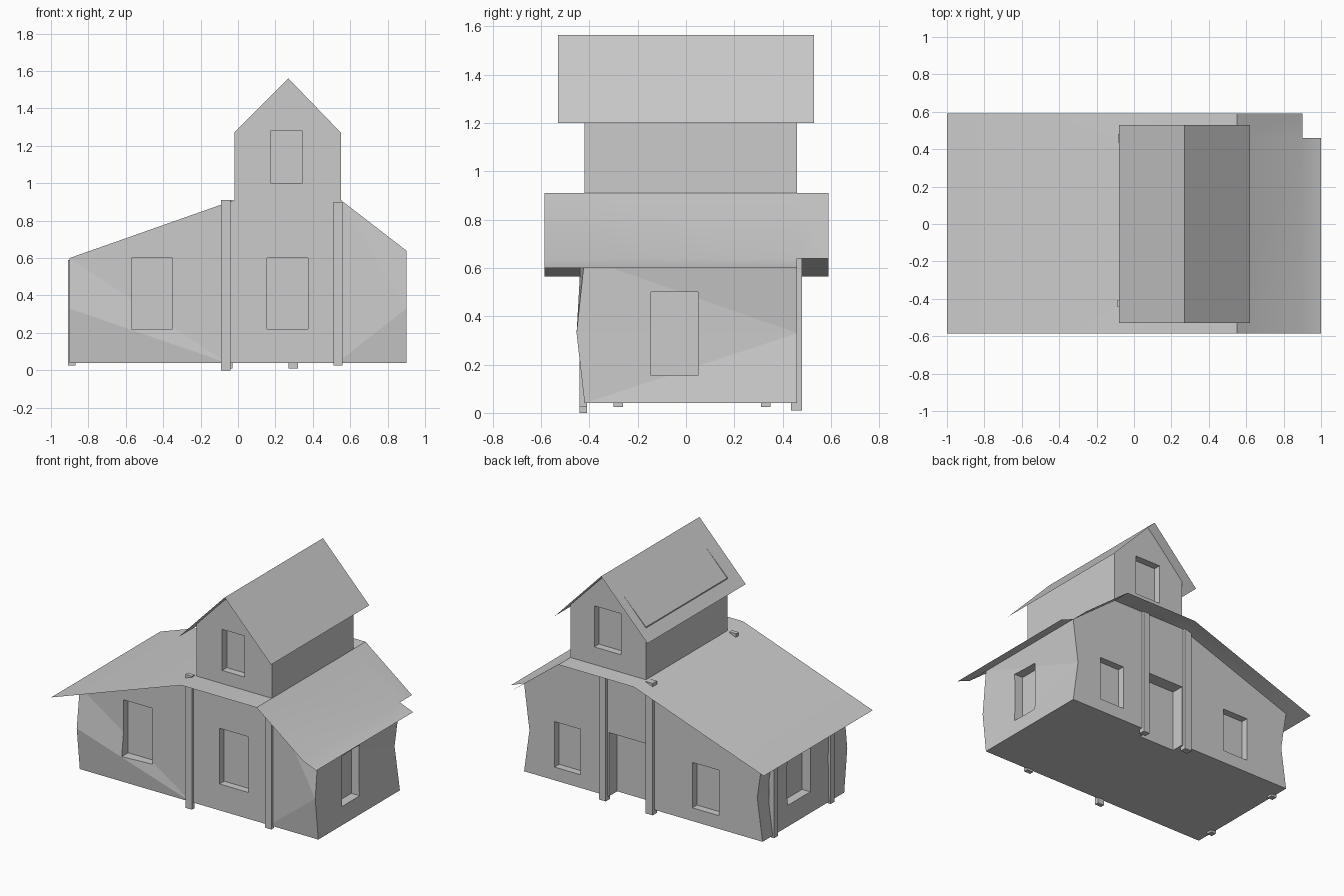
import bpy
import bmesh

cube = bpy.data.objects.get("Cube")
if cube:
    bpy.data.objects.remove(cube, do_unlink=True)

FRONT, BACK, FLOOR = -0.42, 0.46, 0.04

grey = bpy.data.materials.new("plain_grey")
grey.use_nodes = True
grey.diffuse_color = (0.6, 0.6, 0.6, 1)
grey.node_tree.nodes["Principled BSDF"].inputs["Base Color"].default_value = (0.6, 0.6, 0.6, 1)


def add_object(name, bm):
    mesh = bpy.data.meshes.new(name)
    bm.to_mesh(mesh)
    bm.free()
    mesh.materials.append(grey)
    obj = bpy.data.objects.new(name, mesh)
    bpy.context.collection.objects.link(obj)
    return obj


def box(name, x, y, z):
    bm = bmesh.new()
    bmesh.ops.create_cube(bm, size=1)
    for v in bm.verts:
        for i, (lo, hi) in enumerate((x, y, z)):
            v.co[i] = hi if v.co[i] > 0 else lo
    return add_object(name, bm)


def sheet(name, profile, ys, skip=lambda x, y: False):
    """Thin roof surface: a profile in x and z swept through the y stations."""
    bm = bmesh.new()
    rows = [[bm.verts.new((x, y, z)) for x, z in profile] for y in ys]
    for a, b in zip(rows, rows[1:]):
        for i in range(len(profile) - 1):
            mid = (a[i].co + b[i + 1].co) / 2
            if not skip(mid.x, mid.y):
                bm.faces.new((a[i], a[i + 1], b[i + 1], b[i]))
    return add_object(name, bm)


def smooth(obj):
    bpy.ops.object.select_all(action="DESELECT")
    obj.select_set(True)
    bpy.context.view_layer.objects.active = obj
    bpy.ops.object.shade_smooth_by_angle(angle=0.5)


# House body: low hall with a raised gabled tower, as one extruded profile
outline = [(-0.9, FLOOR), (0.9, FLOOR), (0.9, 0.33), (0.9, 0.64), (0.55, 0.91),
           (0.55, 1.27), (0.27, 1.56), (-0.02, 1.27), (-0.02, 0.91),
           (-0.9, 0.6), (-0.9, 0.33)]
bm = bmesh.new()
front = [bm.verts.new((x, FRONT, z)) for x, z in outline]
back = [bm.verts.new((x, BACK, z)) for x, z in outline]
bm.faces.new(front)
bm.faces.new(back[::-1])
for i in range(len(outline)):
    j = (i + 1) % len(outline)
    bm.faces.new((front[j], front[i], back[i], back[j]))
for x in (-0.06, 0.53):
    bmesh.ops.bisect_plane(bm, geom=bm.verts[:] + bm.edges[:] + bm.faces[:],
                           plane_co=(x, 0, 0), plane_no=(1, 0, 0))
# Warped corners at mid height
for v in bm.verts:
    if abs(v.co.z - 0.33) < 0.01:
        if v.co.y > 0:
            v.co.x *= 0.955
        else:
            v.co.y -= 0.033
bmesh.ops.triangulate(bm, faces=bm.faces[:])
bmesh.ops.recalc_face_normals(bm, faces=bm.faces[:])
body = add_object("house_walls", bm)

# Recesses for windows and door
front_y, back_y = (-0.7, FRONT + 0.05), (BACK - 0.05, 0.7)
recesses = {
    "front_window_right": ((-0.57, -0.35), front_y, (0.22, 0.6)),
    "front_window_left": ((0.155, 0.375), front_y, (0.22, 0.6)),
    "front_tower_window": ((0.175, 0.345), front_y, (1.0, 1.28)),
    "back_window_right": ((-0.57, -0.37), back_y, (0.13, 0.44)),
    "back_window_left": ((0.476, 0.67), back_y, (0.13, 0.44)),
    "back_tower_window": ((0.17, 0.37), back_y, (1.03, 1.31)),
    "back_door": ((-0.02, 0.26), (BACK - 0.09, 0.7), (-0.1, 0.475)),
    "left_window": ((0.82, 1.2), (-0.145, 0.05), (0.155, 0.5)),
    "right_window": ((-1.2, -0.82), (-0.08, 0.16), (0.17, 0.52)),
}
bpy.context.view_layer.objects.active = body
for name, spans in recesses.items():
    cutter = box(name + "_cutter", *spans)
    mod = body.modifiers.new(name, "BOOLEAN")
    mod.operation = "DIFFERENCE"
    mod.solver = "EXACT"
    mod.object = cutter
    bpy.ops.object.modifier_apply(modifier=mod.name)
    bpy.data.objects.remove(cutter, do_unlink=True)

# Open the top of the walls where the roof sheets lie
bm = bmesh.new()
bm.from_mesh(body.data)
tops = [f for f in bm.faces if f.normal.z > 0.3
        and f.calc_center_median().z > 0.55
        and abs(f.calc_center_median().y - 0.02) < 0.37]
bmesh.ops.delete(bm, geom=tops, context="FACES")
bm.to_mesh(body.data)
bm.free()

# Roofs
lower = sheet("lower_roof",
              [(-1, 0.565), (-0.9, 0.6), (-0.02, 0.91), (0.55, 0.91), (0.9, 0.64), (1, 0.6)],
              [-0.585, FRONT, BACK, 0.59],
              skip=lambda x, y: (x > 0.9 and y > BACK) or (0 < x < 0.5 and FRONT < y < BACK))
smooth(lower)
sheet("tower_roof", [(-0.08, 1.2), (0.27, 1.565), (0.62, 1.2)], [-0.53, 0.53])

# Timber posts against the walls
box("front_post_right", (-0.09, -0.04), (-0.44, -0.41), (0, 0.91))
box("front_post_left", (0.51, 0.56), (-0.44, -0.41), (0.025, 0.9))
box("back_post_right", (-0.085, -0.03), (0.435, 0.48), (0.01, 0.91))
box("back_post_left", (0.27, 0.32), (0.435, 0.48), (0.01, 0.905))
for name, y in (("side_post_front", -0.28), ("side_post_back", 0.33)):
    box(name, (-0.91, -0.87), (y - 0.02, y + 0.02), (0.025, 0.59))
